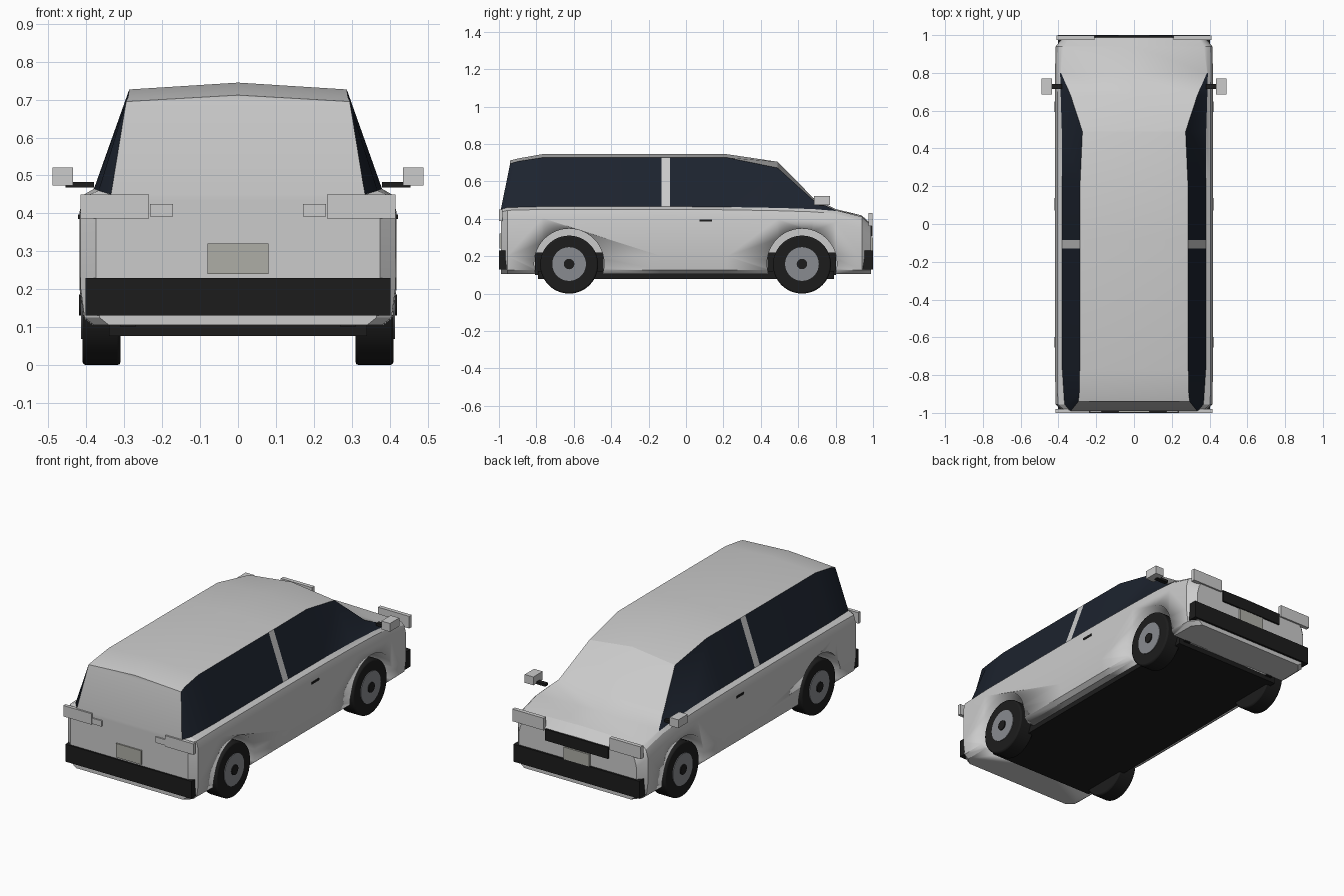
import bpy, bmesh, math

if "Cube" in bpy.data.objects:
    bpy.data.objects.remove(bpy.data.objects["Cube"])


def mat(name, c):
    m = bpy.data.materials.new(name)
    m.diffuse_color = (*c, 1)
    m.use_nodes = True
    m.node_tree.nodes["Principled BSDF"].inputs["Base Color"].default_value = m.diffuse_color
    return m


BLACK = mat("black_trim", (0.012, 0.012, 0.012))
GLASS = mat("dark_glass", (0.012, 0.017, 0.028))
PAINT = mat("body_paint", (0.62, 0.62, 0.62))
RIM = mat("rim_grey", (0.25, 0.26, 0.28))
PLATE = mat("plate_grey", (0.42, 0.42, 0.38))


def box(name, x, y, z, m=None):
    """Box from (min, max) pairs."""
    bpy.ops.mesh.primitive_cube_add(size=1, location=[sum(p) / 2 for p in (x, y, z)])
    o = bpy.context.object
    o.name = name
    o.scale = [abs(p[1] - p[0]) for p in (x, y, z)]
    bpy.ops.object.transform_apply(location=False, rotation=False, scale=True)
    if m:
        o.data.materials.append(m)
    return o


def pair(name, x, y, z, m=None):
    """Box on both sides of the car."""
    for s, tag in ((1, "right"), (-1, "left")):
        box(f"{name}_{tag}", sorted((s * x[0], s * x[1])), y, z, m)


def disc(name, x0, x1, y, z, r, m=None, bevel=0):
    """Cylinder lying along x."""
    bpy.ops.mesh.primitive_cylinder_add(vertices=48, radius=r, depth=abs(x1 - x0),
                                        location=((x0 + x1) / 2, y, z),
                                        rotation=(0, math.pi / 2, 0))
    o = bpy.context.object
    o.name = name
    if m:
        o.data.materials.append(m)
    if bevel:
        b = o.modifiers.new("bevel", 'BEVEL')
        b.width, b.segments = bevel, 2
    bpy.ops.object.shade_smooth_by_angle(angle=math.radians(35))
    return o


# Body loft stations: lower y, roof y, half width, glass foot x, belt z, roof edge x, roof edge z, roof centre z
stations = [
    (-0.99, -0.94, 0.375, 0.335, 0.450, 0.295, 0.695, 0.712),
    (-0.955, -0.90, 0.415, 0.368, 0.460, 0.290, 0.707, 0.722),
    (-0.77, -0.77, 0.418, 0.380, 0.465, 0.287, 0.727, 0.745),
    (-0.13, -0.13, 0.418, 0.380, 0.465, 0.287, 0.727, 0.745),
    (-0.085, -0.085, 0.418, 0.380, 0.465, 0.287, 0.727, 0.745),
    (0.22, 0.22, 0.418, 0.380, 0.463, 0.285, 0.727, 0.745),
    (0.49, 0.49, 0.418, 0.382, 0.458, 0.273, 0.672, 0.705),
    (0.68, 0.68, 0.418, 0.388, 0.452, 0.335, 0.500, 0.512),
    (0.80, 0.80, 0.418, 0.391, 0.442, 0.386, 0.446, 0.452),
    (0.94, 0.94, 0.415, 0.386, 0.405, 0.370, 0.411, 0.418),
    (0.988, 0.988, 0.375, 0.350, 0.360, 0.340, 0.366, 0.372),
]
bm = bmesh.new()
rings = []
for yl, yu, w, gx, b, rx, rz, tz in stations:
    half = [(0, yl, 0.105), (w - 0.035, yl, 0.105), (w - 0.01, yl, 0.125), (w, yl, 0.20),
            (w, yl, b - 0.06), (w - 0.012, yl, b - 0.015), (gx, yl, b), (rx, yu, rz), (0, yu, tz)]
    ring = half + [(-x, y, z) for x, y, z in half[-2:0:-1]]
    rings.append([bm.verts.new(p) for p in ring])
n = len(rings[0])
for k in range(len(rings) - 1):
    a, c = rings[k], rings[k + 1]
    for i in range(n):
        j = (i + 1) % n
        f = bm.faces.new((a[i], a[j], c[j], c[i]))
        # side windows, split by the door pillar
        if i in (6, n - 7) and k < 8 and k != 3:
            f.material_index = 1
for r in (rings[0], rings[-1]):
    for i in range(n // 2):
        q = [r[i], r[i + 1], r[-i - 1], r[-i]]
        bm.faces.new(list(dict.fromkeys(q)))
bmesh.ops.recalc_face_normals(bm, faces=bm.faces)
me = bpy.data.meshes.new("car_body")
bm.to_mesh(me)
bm.free()
body = bpy.data.objects.new("car_body", me)
bpy.context.collection.objects.link(body)
me.materials.append(PAINT)
me.materials.append(GLASS)

# Wheels, wells and hubs
for y, end in ((-0.625, "rear"), (0.62, "front")):
    for s, side in ((1, "right"), (-1, "left")):
        tag = f"{end}_{side}"
        cut = disc(f"well_cutter_{tag}", s * 0.28, s * 0.5, y, 0.16, 0.187, PAINT)
        cut.hide_render = True
        cut.hide_viewport = True
        m = body.modifiers.new("well", 'BOOLEAN')
        m.object, m.operation, m.solver = cut, 'DIFFERENCE', 'EXACT'
        disc(f"tyre_{tag}", s * 0.31, s * 0.41, y, 0.155, 0.155, BLACK, 0.008)
        disc(f"rim_{tag}", s * 0.38, s * 0.414, y, 0.158, 0.09, RIM)
        disc(f"hub_{tag}", s * 0.38, s * 0.42, y, 0.158, 0.028, BLACK)
        box(f"well_liner_{tag}", sorted((s * 0.27, s * 0.31)), (y - 0.183, y + 0.183), (0.1, 0.22), BLACK)
bpy.context.view_layer.objects.active = body
bpy.ops.object.select_all(action='DESELECT')
body.select_set(True)
bpy.ops.object.shade_smooth_by_angle(angle=math.radians(28))

# Underbody and bumpers
box("underbody", (-0.34, 0.34), (-0.79, 0.79), (0.077, 0.12), BLACK)
box("rear_bumper", (-0.402, 0.402), (-1.0, -0.945), (0.13, 0.23), BLACK)
box("front_bumper", (-0.402, 0.402), (0.945, 1.0), (0.13, 0.23), BLACK)

# Lights, grille and plates
pair("tail_light", (0.235, 0.415), (-1.0, -0.98), (0.387, 0.45))
pair("reverse_light", (0.172, 0.232), (-0.998, -0.98), (0.392, 0.425))
pair("headlight", (0.21, 0.41), (0.975, 0.998), (0.36, 0.43))
box("grille", (-0.2, 0.2), (0.975, 0.998), (0.305, 0.37), BLACK)
box("rear_plate", (-0.081, 0.081), (-0.998, -0.98), (0.24, 0.32), PLATE)
box("front_plate", (-0.081, 0.081), (0.98, 1.0), (0.23, 0.30), PLATE)

# Mirrors and door handles
pair("mirror", (0.435, 0.49), (0.685, 0.77), (0.473, 0.521))
pair("mirror_arm", (0.38, 0.455), (0.715, 0.74), (0.468, 0.483), BLACK)
pair("door_handle", (0.41, 0.422), (0.072, 0.138), (0.385, 0.397), BLACK)
